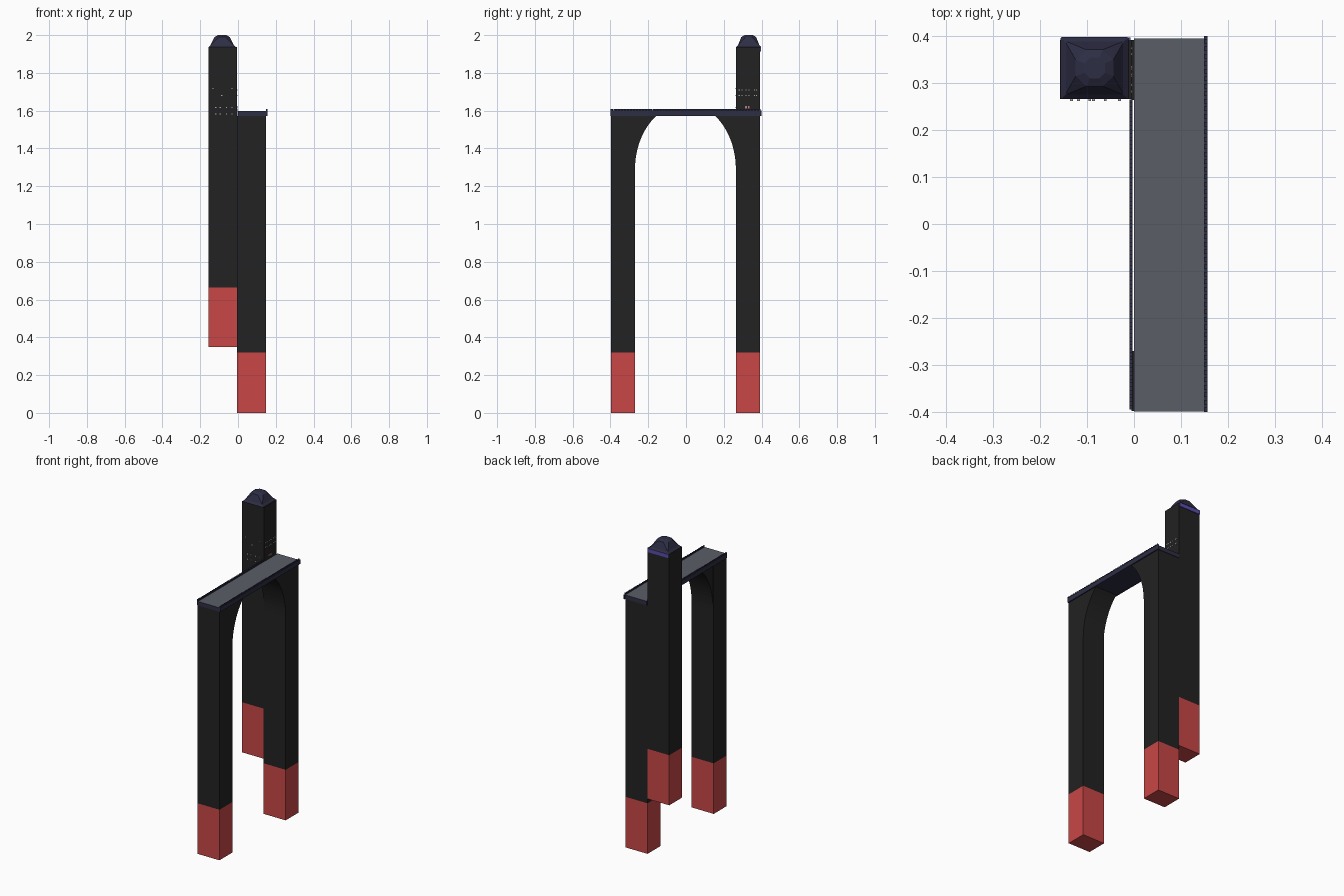
import bpy, bmesh, math

if "Cube" in bpy.data.objects:
    bpy.data.objects.remove(bpy.data.objects["Cube"])


def mat(name, rgb):
    m = bpy.data.materials.new(name)
    m.diffuse_color = (*rgb, 1)
    m.use_nodes = True
    m.node_tree.nodes["Principled BSDF"].inputs["Base Color"].default_value = m.diffuse_color
    return m


BLACK = mat("black stone", (0.016, 0.016, 0.016))
RED = mat("red footing", (0.58, 0.062, 0.062))
NAVY = mat("navy slate", (0.027, 0.027, 0.06))
GREY = mat("grey roadway", (0.105, 0.11, 0.135))
PURPLE = mat("purple band", (0.10, 0.075, 0.42))
PALE = mat("pale window", (0.4, 0.4, 0.4))
PINK = mat("pink door", (0.5, 0.2, 0.22))


def finish(name, bm, material):
    bmesh.ops.recalc_face_normals(bm, faces=bm.faces)
    me = bpy.data.meshes.new(name)
    bm.to_mesh(me)
    bm.free()
    me.materials.append(material)
    ob = bpy.data.objects.new(name, me)
    bpy.context.collection.objects.link(ob)
    return ob


def add_box(bm, x0, x1, y0, y1, z0, z1):
    verts = bmesh.ops.create_cube(bm, size=1)["verts"]
    for v in verts:
        v.co.x = x1 if v.co.x > 0 else x0
        v.co.y = y1 if v.co.y > 0 else y0
        v.co.z = z1 if v.co.z > 0 else z0


def boxes(name, material, *dims):
    bm = bmesh.new()
    for d in dims:
        add_box(bm, *d)
    return finish(name, bm, material)


# Bridge piers with red footings, and arch haunches cut from an ellipse
for label, y0, y1, side in (("front", -0.398, -0.27, -1), ("back", 0.264, 0.392, 1)):
    boxes(label + "_footing", RED, (-0.005, 0.149, y0, y1, 0, 0.32))
    boxes(label + "_pier", BLACK, (-0.005, 0.149, y0, y1, 0.32, 1.573))
    inner = y1 if side < 0 else y0
    pts = [(inner, 1.573)]
    for i in range(13):
        a = math.radians(54.5) * i / 12
        pts.append((inner * math.cos(a), 1.29 + 0.3477 * math.sin(a)))
    bm = bmesh.new()
    base = bm.faces.new([bm.verts.new((0.0, y, z)) for y, z in pts])
    ext = bmesh.ops.extrude_face_region(bm, geom=[base])
    for v in ext["geom"]:
        if isinstance(v, bmesh.types.BMVert):
            v.co.x = 0.149
    finish(label + "_arch_haunch", bm, BLACK)

# Deck slab with grey road surface
deck = boxes("deck", NAVY, (0.0, 0.149, -0.399, 0.395, 1.573, 1.599))
deck.data.materials.append(GREY)
for p in deck.data.polygons:
    if p.normal.z > 0.5:
        p.material_index = 1


# Toothed parapets along both sides of the deck
def parapet(name, x0, x1, y0, y1):
    dims = [(x0, x1, y0, y1, 1.573, 1.6)]
    n = round((y1 - y0) / 0.016)
    step = (y1 - y0) / n
    for i in range(n):
        y = y0 + i * step
        dims.append((x0, x1, y, y + step * 0.6, 1.6, 1.609))
    boxes(name, NAVY, *dims)


parapet("right_parapet", 0.149, 0.156, -0.4, 0.4)
parapet("left_parapet", -0.01, -0.003, -0.395, 0.265)

# Tower with red footing and a purple band on the back
boxes("tower_footing", RED, (-0.157, -0.005, 0.266, 0.392, 0.348, 0.665))
boxes("tower", BLACK, (-0.157, -0.005, 0.266, 0.392, 0.665, 1.937))
boxes("tower_back_band", PURPLE, (-0.155, -0.007, 0.392, 0.397, 1.913, 1.937))

# Tower roof: flared square eaves rising to an octagonal cap
bm = bmesh.new()
cx, cy = -0.084, 0.332
rings = []
for hx, hy, cut, z in ((0.072, 0.066, 0.03, 1.937), (0.061, 0.056, 0.03, 1.948),
                       (0.040, 0.039, 0.55, 1.990), (0.022, 0.022, 0.55, 2.0)):
    k = 1 - cut
    ring = [(1, -k), (1, k), (k, 1), (-k, 1), (-1, k), (-1, -k), (-k, -1), (k, -1)]
    rings.append([bm.verts.new((cx + hx * a, cy + hy * b, z)) for a, b in ring])
for lo, hi in zip(rings, rings[1:]):
    for i in range(8):
        j = (i + 1) % 8
        bm.faces.new((lo[i], lo[j], hi[j], hi[i]))
bm.faces.new(rings[0])
bm.faces.new(rings[-1])
finish("tower_roof", bm, NAVY)

# Small windows on the front of the tower
s = 0.003
front = [(x, z) for z in (1.582, 1.616) for x in (-0.118, -0.094, -0.061, -0.031)]
front += [(-0.133, 1.717), (-0.086, 1.68), (-0.031, 1.717)]
boxes("front_windows", PALE,
      *[(x - s, x + s, 0.262, 0.267, z - s, z + s) for x, z in front])

# Small windows and door on the tower side above the deck
boxes("side_windows", PALE,
      *[(-0.006, -0.003, y - s, y + s, z - s, z + s)
        for z in (1.68, 1.71) for y in (0.282, 0.296, 0.318, 0.334, 0.362, 0.374)])
boxes("side_door", PINK, (-0.006, -0.003, 0.312, 0.322, 1.612, 1.624),
      (-0.006, -0.003, 0.327, 0.337, 1.612, 1.624))
